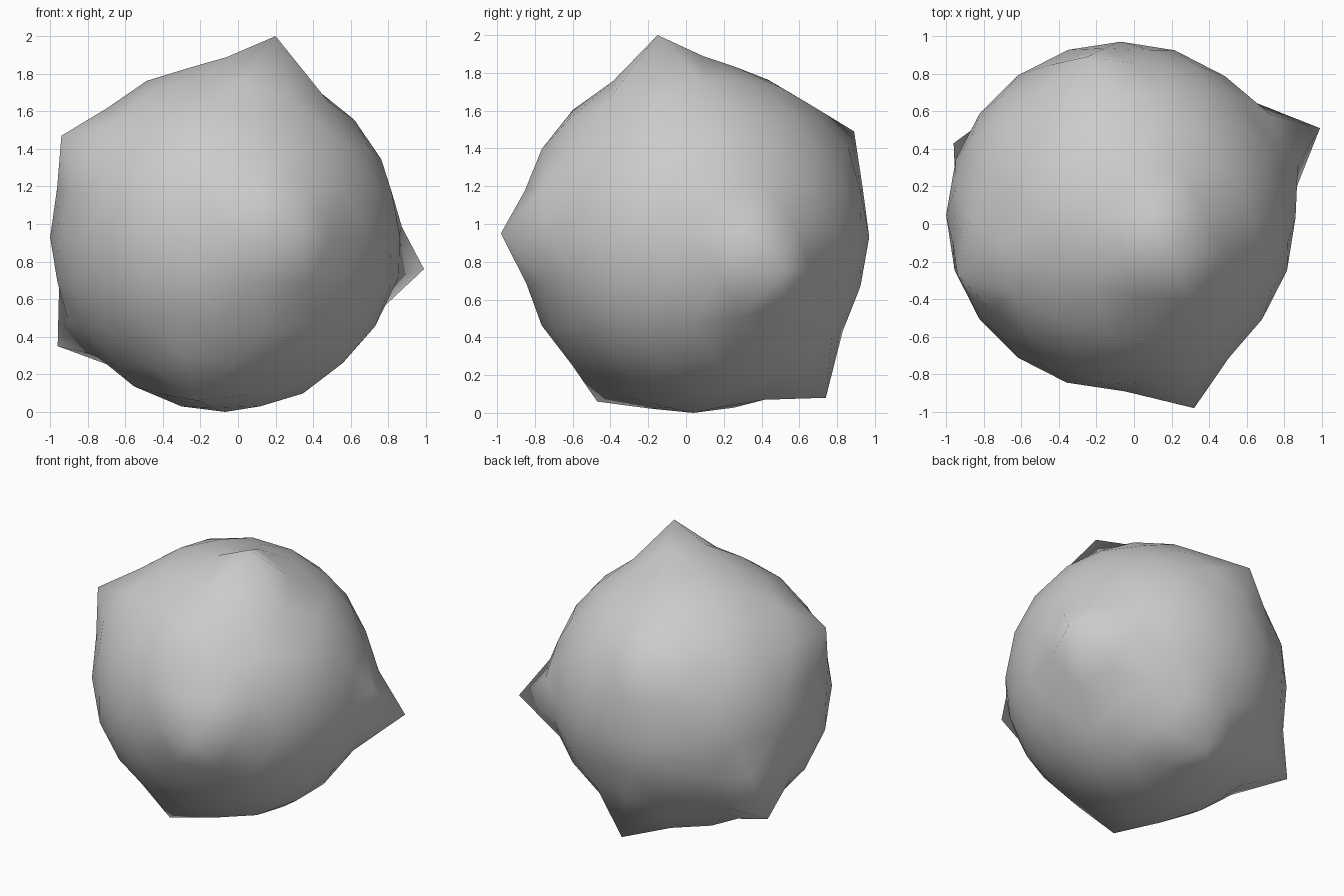
import bpy, bmesh, math
from mathutils import Vector

if "Cube" in bpy.data.objects:
    bpy.data.objects.remove(bpy.data.objects["Cube"])

CENTRE = Vector((-0.07, 0.04, 0.93))
RADIUS = 0.93
BUMP_WIDTH = math.radians(20)   # angular reach of each pointed bump
PULL_WIDTH = math.radians(36)   # reach of the mesh shift towards a tip

# Tips of the pointed bumps
TIPS = [
    (0.20, -0.15, 2.00),    # top
    (0.99, 0.51, 0.76),     # right
    (-0.94, -0.27, 1.47),   # upper left
    (-0.96, 0.43, 0.35),    # lower left
    (0.00, 0.74, 0.08),     # lower back
    (-0.22, -0.47, 0.06),   # lower front
    (0.32, -0.98, 0.95),    # front
    (-0.25, 0.89, 1.49),    # upper back
]
spikes = [Vector(t) - CENTRE for t in TIPS]

# Faceted ball
bm = bmesh.new()
bmesh.ops.create_icosphere(bm, subdivisions=3, radius=1)

# Slide the nearest corner (and its surroundings) under each tip
for s in spikes:
    d = s.normalized()
    near = min(bm.verts, key=lambda v: v.co.angle(d)).co.normalized()
    shift = d - near
    for v in bm.verts:
        w = max(0.0, 1 - v.co.angle(near) / PULL_WIDTH)
        v.co = (v.co + shift * w).normalized()

# Raise the pointed bumps
for v in bm.verts:
    d = v.co.copy()
    r = RADIUS
    for s in spikes:
        t = max(0.0, 1 - d.angle(s) / BUMP_WIDTH)
        r += (s.length - RADIUS) * t ** 1.3
    v.co = CENTRE + d * r
    v.co.z = max(v.co.z, 0.0)

for f in bm.faces:
    f.smooth = True
mesh = bpy.data.meshes.new("bumpy_ball")
bm.to_mesh(mesh)
bm.free()
ball = bpy.data.objects.new("bumpy_ball", mesh)
bpy.context.collection.objects.link(ball)
